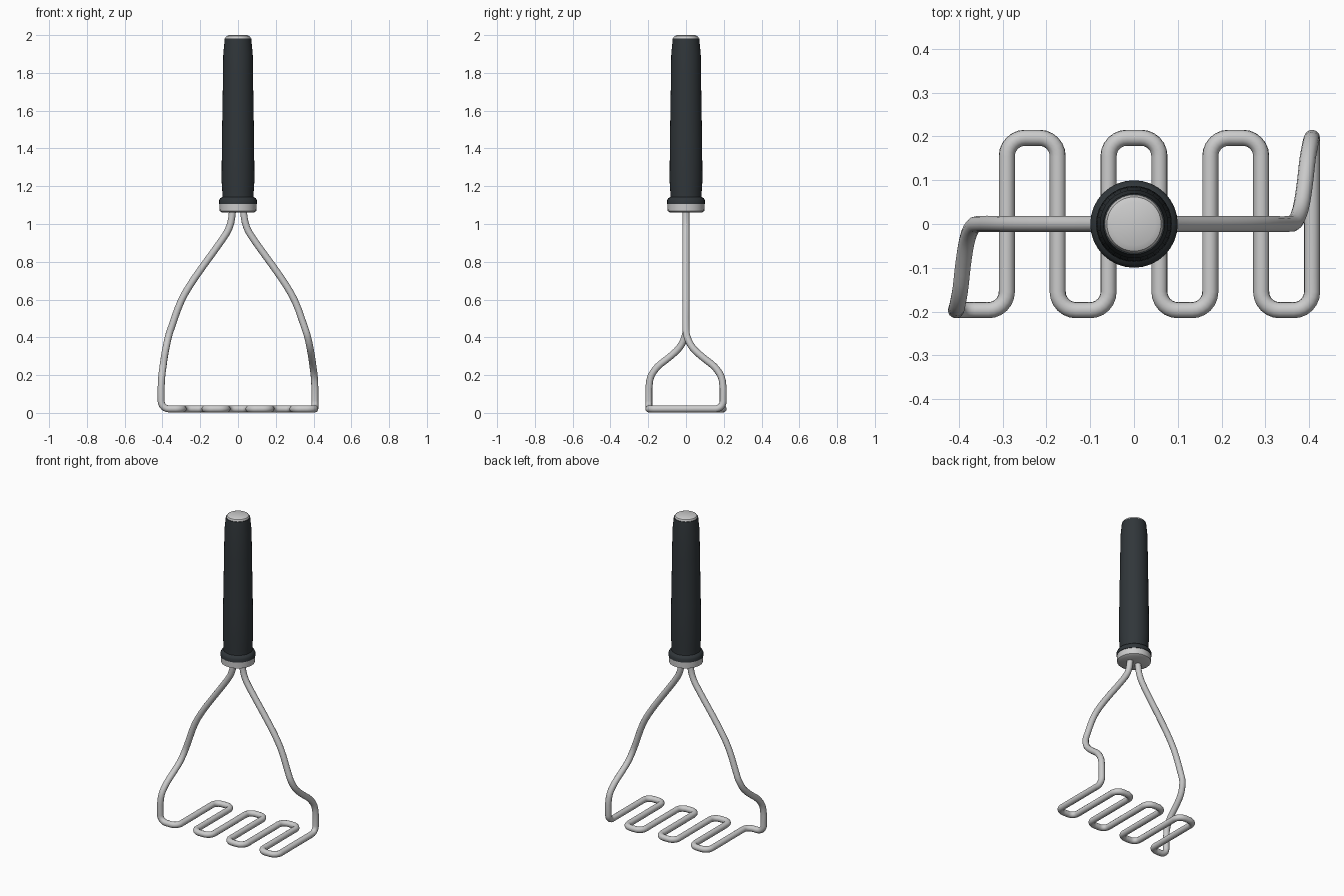
import bpy, bmesh, math
from mathutils import Vector

if "Cube" in bpy.data.objects:
    bpy.data.objects.remove(bpy.data.objects["Cube"])

WIRE_R = 0.0185
SIDES = 32


def smooth(ob, angle=35):
    bpy.ops.object.select_all(action='DESELECT')
    ob.select_set(True)
    bpy.context.view_layer.objects.active = ob
    bpy.ops.object.shade_smooth_by_angle(angle=math.radians(angle))


def lathe(name, profile, mat=None):
    """Closed solid of revolution about z from (radius, z) points, bottom to top."""
    bm = bmesh.new()
    rings = [[bm.verts.new((r * math.cos(2 * math.pi * i / SIDES),
                            r * math.sin(2 * math.pi * i / SIDES), z))
              for i in range(SIDES)] for r, z in profile]
    for a, b in zip(rings, rings[1:]):
        for i in range(SIDES):
            j = (i + 1) % SIDES
            bm.faces.new((a[i], a[j], b[j], b[i]))
    bm.faces.new(rings[0][::-1])
    bm.faces.new(rings[-1])
    me = bpy.data.meshes.new(name)
    bm.to_mesh(me)
    bm.free()
    ob = bpy.data.objects.new(name, me)
    bpy.context.collection.objects.link(ob)
    if mat:
        me.materials.append(mat)
    smooth(ob)
    return ob


def fillet(pts, r, n=6):
    """Round the inner corners of a right-angled polyline."""
    out = [pts[0]]
    for a, p, b in zip(pts, pts[1:], pts[2:]):
        u, v = (a - p).normalized(), (b - p).normalized()
        for k in range(n + 1):
            t = math.pi / 2 * k / n
            out.append(p + u * r * (1 - math.sin(t)) + v * r * (1 - math.cos(t)))
    return out + [pts[-1]]


def spline(pts, n=3):
    """Catmull-Rom through the points."""
    q = [2 * pts[0] - pts[1]] + pts + [2 * pts[-1] - pts[-2]]
    out = []
    for a, b, c, d in zip(q, q[1:], q[2:], q[3:]):
        for k in range(n):
            t = k / n
            out.append(0.5 * (2 * b + (c - a) * t + (2 * a - 5 * b + 4 * c - d) * t * t
                              + (3 * b - a - 3 * c + d) * t ** 3))
    return out + [pts[-1]]


# Arm from the collar down to the masher; the other arm is its half-turn copy
arm = spline([Vector(p) for p in (
    (.03, 0, 1.10), (.031, 0, 1.05), (.045, 0, .985), (.085, 0, .915),
    (.225, 0, .72), (.30, 0, .595), (.35, 0, .46), (.368, .005, .405),
    (.381, .035, .345), (.390, .088, .295), (.397, .15, .245),
    (.404, .187, .19), (.407, .197, .13))])
other_arm = [Vector((-p.x, -p.y, p.z)) for p in arm]

# Zigzag masher in the ground plane
X, Y, Z = 0.407, 0.197, 0.021
step = 2 * X / 7
corners = [other_arm[-1], Vector((-X, -Y, Z))]
s = -1
for i in range(1, 8):
    x = -X + i * step
    corners += [Vector((x, s * Y, Z)), Vector((x, -s * Y, Z))]
    s = -s
corners.append(arm[-1])
path = other_arm[:-1] + fillet(corners, 0.042) + arm[-2::-1]

# One continuous wire
cu = bpy.data.curves.new("wire_masher", 'CURVE')
cu.dimensions = '3D'
cu.bevel_depth = WIRE_R
cu.bevel_resolution = 4
cu.use_fill_caps = True
sp = cu.splines.new('POLY')
sp.points.add(len(path) - 1)
for pt, co in zip(sp.points, path):
    pt.co = (*co, 1)
wire = bpy.data.objects.new("wire_masher", cu)
bpy.context.collection.objects.link(wire)
bpy.ops.object.select_all(action='DESELECT')
wire.select_set(True)
bpy.context.view_layer.objects.active = wire
bpy.ops.object.convert(target='MESH')
smooth(bpy.context.view_layer.objects.active, 50)

# Handle parts
rubber = bpy.data.materials.new("dark_rubber")
rubber.diffuse_color = (0.03, 0.037, 0.042, 1)
rubber.use_nodes = True
rubber.node_tree.nodes["Principled BSDF"].inputs["Base Color"].default_value = rubber.diffuse_color
lathe("metal_collar", [(.082, 1.06), (.097, 1.068), (.098, 1.105)])
lathe("rubber_grip", [(.092, 1.103), (.1, 1.106), (.1, 1.125), (.094, 1.137),
                      (.083, 1.143), (.083, 1.17), (.087, 1.23), (.085, 1.45),
                      (.080, 1.75), (.078, 1.90), (.070, 1.983)], rubber)
lathe("end_cap", [(.066, 1.975), (.067, 1.985), (.062, 1.994), (.049, 2.0)])
